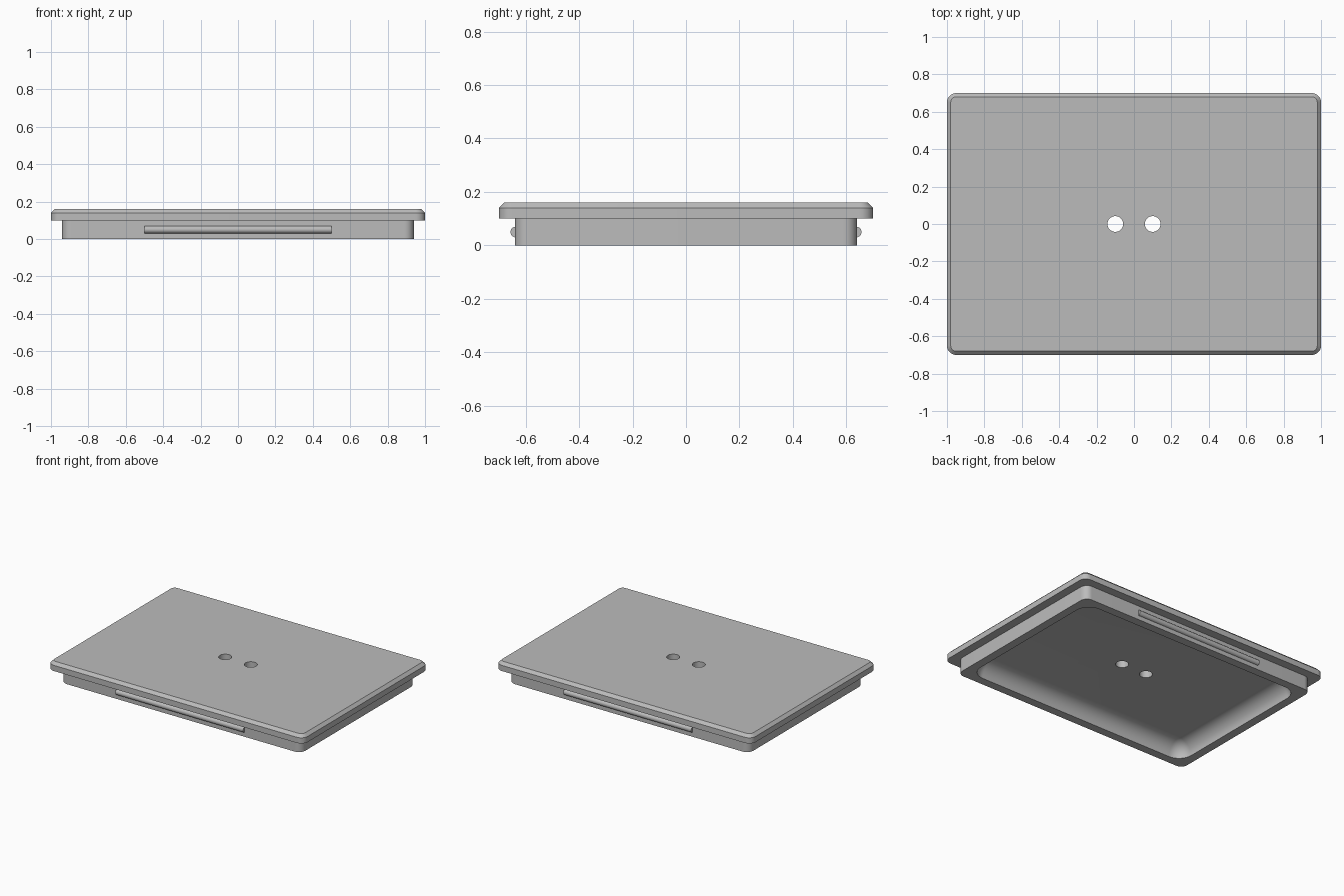
import bpy, bmesh, math
from mathutils import Matrix

cube = bpy.data.objects.get("Cube")
if cube:
    bpy.data.objects.remove(cube, do_unlink=True)

grey = bpy.data.materials.new("plain grey")
grey.use_nodes = True
colour = (0.5, 0.5, 0.5, 1)
grey.diffuse_color = colour
grey.node_tree.nodes["Principled BSDF"].inputs["Base Color"].default_value = colour


def make_object(name, bm):
    bmesh.ops.recalc_face_normals(bm, faces=bm.faces)
    mesh = bpy.data.meshes.new(name)
    bm.to_mesh(mesh)
    bm.free()
    mesh.materials.append(grey)
    obj = bpy.data.objects.new(name, mesh)
    bpy.context.collection.objects.link(obj)
    return obj


def rounded_ring(bm, hx, hy, r, z, steps=10):
    """Ring of vertices around a rounded rectangle."""
    ring = []
    for q, (sx, sy) in enumerate([(1, 1), (-1, 1), (-1, -1), (1, -1)]):
        for i in range(steps + 1):
            a = (q + i / steps) * math.pi / 2
            ring.append(bm.verts.new((sx * (hx - r) + r * math.cos(a),
                                      sy * (hy - r) + r * math.sin(a), z)))
    return ring


def cylinder(name, radius, depth, matrix, segments=32):
    bm = bmesh.new()
    bmesh.ops.create_cone(bm, cap_ends=True, segments=segments, radius1=radius,
                          radius2=radius, depth=depth, matrix=matrix)
    return make_object(name, bm)


def smooth(obj):
    bpy.ops.object.select_all(action="DESELECT")
    obj.select_set(True)
    bpy.context.view_layer.objects.active = obj
    bpy.ops.object.shade_smooth_by_angle(angle=math.radians(30))


# Lid: stacked rings from the hollow's ceiling, round the rim, to the top
FILLET = 0.1
rings = []
for i in range(13):
    a = math.radians(90 * (1 - i / 12))
    inset = FILLET * (1 - math.cos(a))
    rings.append((0.88 - inset, 0.58 - inset, 0.101 - inset, FILLET * math.sin(a)))
rings += [(0.94, 0.64, 0.05, 0), (0.94, 0.64, 0.05, 0.1), (1, 0.7, 0.05, 0.1),
          (1, 0.7, 0.05, 0.14), (0.98, 0.68, 0.03, 0.16)]
bm = bmesh.new()
loops = [rounded_ring(bm, *r) for r in rings]
for low, high in zip(loops, loops[1:]):
    for i in range(len(low)):
        j = (i + 1) % len(low)
        bm.faces.new((low[i], low[j], high[j], high[i]))
bm.faces.new(loops[0])
bm.faces.new(loops[-1])
lid = make_object("lid", bm)

# Two round holes through the lid
for side, x in (("left", 0.1), ("right", -0.1)):
    cutter = cylinder(side + "_hole_cutter", 0.042, 0.3, Matrix.Translation((x, 0, 0.13)))
    cutter.hide_render = True
    cut = lid.modifiers.new(side + "_hole", "BOOLEAN")
    cut.operation = "DIFFERENCE"
    cut.solver = "EXACT"
    cut.object = cutter
    bpy.context.view_layer.objects.active = lid
    bpy.ops.object.modifier_apply(modifier=cut.name)
    bpy.data.objects.remove(cutter, do_unlink=True)
smooth(lid)

# Snap ribs along the front and back of the rim
for name, y in (("front_rib", -0.637), ("back_rib", 0.637)):
    turn = Matrix.Translation((0, y, 0.05)) @ Matrix.Rotation(math.pi / 2, 4, "Y")
    smooth(cylinder(name, 0.02, 1.0, turn))
